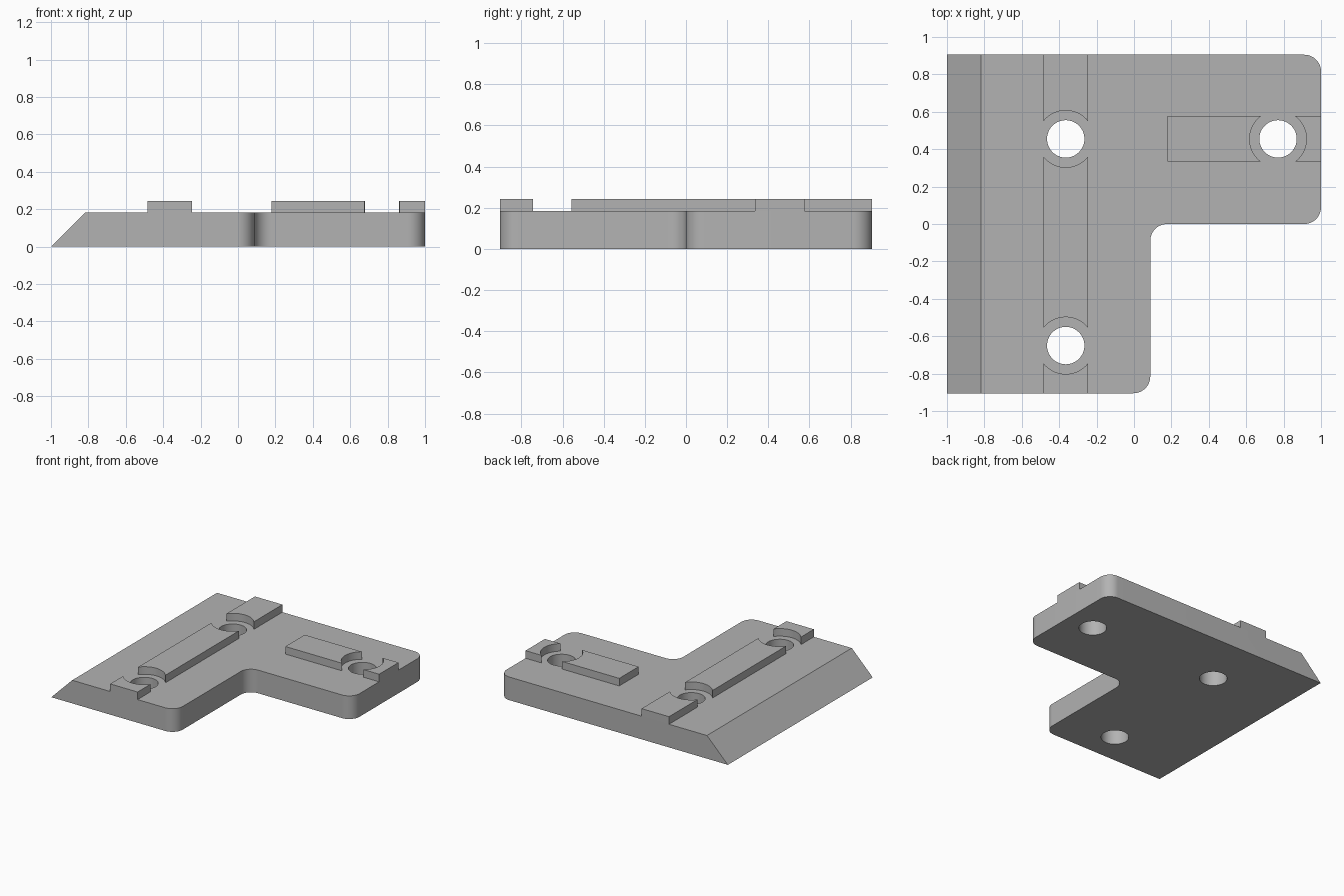
import bpy, bmesh
from math import pi, cos, sin, radians

cube = bpy.data.objects.get("Cube")
if cube:
    bpy.data.objects.remove(cube, do_unlink=True)

PLATE_TOP, RIB_TOP = 0.183, 0.243
HALF_Y, FILLET, CHAMFER = 0.905, 0.09, 0.183
HOLES = [(-0.365, 0.455), (-0.365, -0.65), (0.77, 0.455)]
HOLE_R, CLEAR_R = 0.1, 0.152

grey = bpy.data.materials.new("light grey")
grey.use_nodes = True
colour = (0.45, 0.45, 0.45, 1)
grey.diffuse_color = colour
grey.node_tree.nodes["Principled BSDF"].inputs["Base Color"].default_value = colour


def finish(name, bm):
    bmesh.ops.recalc_face_normals(bm, faces=bm.faces[:])
    mesh = bpy.data.meshes.new(name)
    bm.to_mesh(mesh)
    bm.free()
    mesh.materials.append(grey)
    obj = bpy.data.objects.new(name, mesh)
    bpy.context.collection.objects.link(obj)
    return obj


def prism(name, outline, z0, z1):
    bm = bmesh.new()
    face = bm.faces.new([bm.verts.new((x, y, z0)) for x, y in outline])
    new = bmesh.ops.extrude_face_region(bm, geom=[face])["geom"]
    top = [v for v in new if isinstance(v, bmesh.types.BMVert)]
    bmesh.ops.translate(bm, verts=top, vec=(0, 0, z1 - z0))
    return finish(name, bm)


def arc(x, y, r, start, sweep, n):
    return [(x + r * cos(radians(start + sweep * i / n)),
             y + r * sin(radians(start + sweep * i / n))) for i in range(n + 1)]


def drill(obj, radius):
    for x, y in HOLES:
        cutter = prism("cutter", arc(x, y, radius, 0, 360, 64)[:-1], -0.2, 0.5)
        cutter.hide_render = True
        mod = obj.modifiers.new("hole", "BOOLEAN")
        mod.operation, mod.solver, mod.object = "DIFFERENCE", "EXACT", cutter
        bpy.ops.object.select_all(action="DESELECT")
        bpy.context.view_layer.objects.active = obj
        obj.select_set(True)
        bpy.ops.object.modifier_apply(modifier=mod.name)
        bpy.data.objects.remove(cutter, do_unlink=True)
    bpy.ops.object.shade_smooth_by_angle(angle=radians(30))


# L-shaped plate with rounded corners on the right
f, inner = FILLET, 0.087
outline = [(-1, HALF_Y), (-1, -HALF_Y)]
outline += arc(inner - f, -HALF_Y + f, f, -90, 90, 12)
outline += arc(inner + f, -f, f, 180, -90, 12)
outline += arc(1 - f, f, f, -90, 90, 12)
outline += arc(1 - f, HALF_Y - f, f, 0, 90, 12)
plate = prism("base_plate", outline, 0, PLATE_TOP)

# Sloped edge along the -x side
for v in plate.data.vertices:
    if v.co.x < -0.99 and v.co.z > 0.1:
        v.co.x += CHAMFER
drill(plate, HOLE_R)

# Raised ribs, cleared around each hole
for name, x0, x1, y0, y1 in [("long_rib", -0.485, -0.245, -HALF_Y, HALF_Y),
                             ("short_rib", 0.18, 1, 0.335, 0.577)]:
    rib = prism(name, [(x0, y0), (x1, y0), (x1, y1), (x0, y1)], PLATE_TOP, RIB_TOP)
    drill(rib, CLEAR_R)
